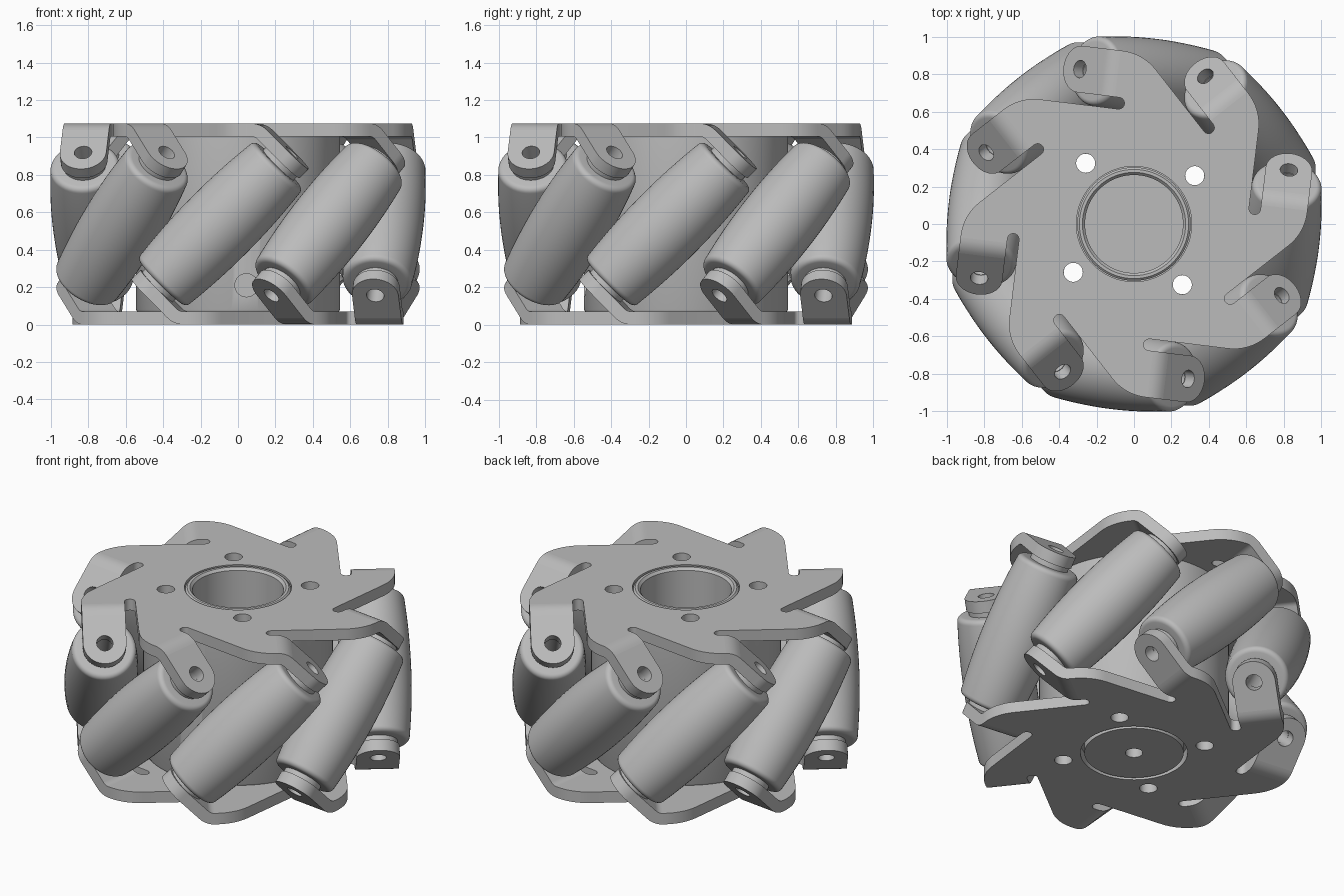
import bpy, bmesh
from math import sin, cos, tan, pi, radians, sqrt
from mathutils import Matrix, Vector

if "Cube" in bpy.data.objects:
    bpy.data.objects.remove(bpy.data.objects["Cube"], do_unlink=True)

COUNT = 8            # rollers round the wheel
PHASE = radians(-7)  # direction of the first roller
HEIGHT = 1.075
SHEET = 0.07         # plate thickness
AXIS_R = 0.787       # distance of roller axes from the hub axis
TAB_R = 0.125        # half width of a tab
BEND_T = 0.233       # where the tab folds away from the plate
BEND_R = 0.12
FOLD = BEND_R * tan(pi / 8)
IN_R, OUT_R = AXIS_R - TAB_R, AXIS_R + TAB_R

grey = bpy.data.materials.new("plain grey")
grey.use_nodes = True
GREY = (0.5, 0.5, 0.5, 1)
grey.diffuse_color = GREY
grey.node_tree.nodes["Principled BSDF"].inputs["Base Color"].default_value = GREY


def arc(cx, cy, r, a0, a1, n):
    """Points on an arc, angles in degrees."""
    angles = [radians(a0 + (a1 - a0) * i / n) for i in range(n + 1)]
    return [(cx + r * cos(a), cy + r * sin(a)) for a in angles]


def circle(cx, cy, r, n=32):
    return arc(cx, cy, r, 0, 360, n)[:-1]


def place(name, mesh, matrix=Matrix()):
    ob = bpy.data.objects.new(name, mesh)
    bpy.context.collection.objects.link(ob)
    ob.matrix_world = matrix
    return ob


def smooth(ob):
    bpy.ops.object.select_all(action="DESELECT")
    ob.select_set(True)
    bpy.context.view_layer.objects.active = ob
    bpy.ops.object.shade_smooth_by_angle(angle=radians(30))


def to_mesh(bm, name):
    bmesh.ops.recalc_face_normals(bm, faces=bm.faces[:])
    mesh = bpy.data.meshes.new(name)
    bm.to_mesh(mesh)
    bm.free()
    mesh.materials.append(grey)
    return mesh


def add_slab(bm, loops, matrix, depth):
    """Sheet with holes: first loop is the outline, thickness along -z."""
    edges, verts = [], []
    for loop in loops:
        vs = [bm.verts.new((x, y, 0)) for x, y in loop]
        edges += [bm.edges.new((vs[i - 1], vs[i])) for i in range(len(vs))]
        verts += vs
    made = bmesh.ops.triangle_fill(bm, edges=edges, use_beauty=True, normal=(0, 0, 1))
    faces = [g for g in made["geom"] if isinstance(g, bmesh.types.BMFace)]
    extruded = bmesh.ops.extrude_face_region(bm, geom=faces, use_keep_orig=True)
    lower = [g for g in extruded["geom"] if isinstance(g, bmesh.types.BMVert)]
    bmesh.ops.translate(bm, verts=lower, vec=(0, 0, -depth))
    bmesh.ops.transform(bm, verts=verts + lower, matrix=matrix)


def lathe(name, profile, steps):
    """Spin a closed (radius, height) profile round z."""
    bm = bmesh.new()
    vs = [bm.verts.new((r, 0, z)) for r, z in profile]
    edges = [bm.edges.new((vs[i - 1], vs[i])) for i in range(len(vs))]
    bmesh.ops.spin(bm, geom=vs + edges, cent=(0, 0, 0), axis=(0, 0, 1),
                   angle=2 * pi, steps=steps, use_merge=True)
    bmesh.ops.remove_doubles(bm, verts=bm.verts[:], dist=1e-5)
    return to_mesh(bm, name)


def plate_mesh(name, hole_angle):
    """Star-like plate with a slot beside every tab."""
    step = 2 * pi / COUNT
    slot_r = 0.031
    slot_t = 0.16
    slot_in = IN_R - 2 * slot_r
    # corner where the previous sector's straight edge meets this tab's outer edge
    corner_t = (OUT_R - slot_in * cos(step)) / sin(step) * cos(step) - slot_in * sin(step)
    fillet = 0.11 / tan(step / 2)
    sector = arc(OUT_R - fillet, corner_t + 0.11, fillet, -45, 0, 8)
    sector += [(OUT_R, BEND_T - FOLD), (IN_R, BEND_T - FOLD)]
    sector += arc(IN_R - slot_r, slot_t, slot_r, 0, -180, 10)
    outline = []
    for k in range(COUNT):
        c, s = cos(k * step), sin(k * step)
        outline += [(x * c - y * s, x * s + y * c) for x, y in sector]
    holes = [circle(0.415 * cos(a), 0.415 * sin(a), 0.051)
             for a in (hole_angle + k * pi / 2 for k in range(4))]
    bm = bmesh.new()
    add_slab(bm, [outline, circle(0, 0, 0.308, 64)] + holes,
             Matrix.Translation((0, 0, HEIGHT)), SHEET)
    return to_mesh(bm, name)


def tab_mesh():
    """Folded ear: a curved bend, then a sloping round-ended sheet with a hole."""
    bm = bmesh.new()
    reach = 0.219
    outline = [(IN_R, FOLD), (OUT_R, FOLD)] + arc(AXIS_R, reach, TAB_R, 0, 180, 24)
    h = sqrt(0.5)
    slope = Matrix(((1, 0, 0, 0), (0, h, h, BEND_T), (0, -h, h, HEIGHT), (0, 0, 0, 1)))
    add_slab(bm, [outline, circle(AXIS_R, reach, 0.047)], slope, SHEET)
    cy, cz = BEND_T - FOLD, HEIGHT - BEND_R
    section = arc(cy, cz, BEND_R, 90, 45, 6) + arc(cy, cz, BEND_R - SHEET, 45, 90, 6)
    sideways = Matrix(((0, 0, 1, OUT_R), (1, 0, 0, 0), (0, 1, 0, 0), (0, 0, 0, 1)))
    add_slab(bm, [section], sideways, 2 * TAB_R)
    return to_mesh(bm, "tab")


def roller_mesh():
    """Barrel with filleted rims, a small boss at each end and a through bore."""
    end, mid_r, rim_r, fil = 0.445, 0.21, 0.183, 0.03
    half = []
    for i in range(7):
        s = (end - fil) * i / 6
        half.append((mid_r - (mid_r - rim_r) * (s / end) ** 2, s))
    edge = half[-1][0]
    half += arc(edge - fil, end - fil, fil, 15, 90, 5)
    half += [(0.115, end), (0.115, 0.476), (0.047, 0.476)]
    mirrored = [(r, -s) for r, s in reversed(half[1:])]
    return lathe("roller", mirrored + half, 48)


# Hub drum with a deep bore and a rounded collar
hub_profile = [(0, 0.25), (0.05, 0.25), (0.05, 0), (0.285, 0), (0.285, 0.07),
               (0.54, 0.07), (0.545, 0.08), (0.545, 1.006), (0.303, 1.006),
               (0.303, 1.065), (0.292, 1.075), (0.276, 1.075), (0.262, 1.06),
               (0.262, 0.4), (0, 0.4)]
hub = place("hub", lathe("hub", hub_profile, 96))


def drill(name, radius, depth, matrix):
    bm = bmesh.new()
    bmesh.ops.create_cone(bm, cap_ends=True, segments=32, radius1=radius,
                          radius2=radius, depth=depth)
    cutter = place(name, to_mesh(bm, name), matrix)
    cutter.hide_render = True
    mod = hub.modifiers.new(name, "BOOLEAN")
    mod.operation, mod.solver, mod.object = "DIFFERENCE", "EXACT", cutter
    bpy.context.view_layer.objects.active = hub
    bpy.ops.object.modifier_apply(modifier=name)
    bpy.data.objects.remove(cutter, do_unlink=True)


# Four bolt holes and one set screw hole in the hub
BOLT = radians(38.5)
for k in range(4):
    a = BOLT + k * pi / 2
    drill("bolt_cutter", 0.051, 3, Matrix.Translation((0.415 * cos(a), 0.415 * sin(a), 0.5)))
drill("screw_cutter", 0.062, 0.3,
      Matrix.Translation((0.045, -0.5, 0.21)) @ Matrix.Rotation(pi / 2, 4, "X"))
smooth(hub)

# The lower half is the upper half turned over about a roller's radial line
flip = Matrix.Translation((0, 0, HEIGHT)) @ Matrix.Rotation(pi, 4, "X")
turn = Matrix.Rotation(PHASE, 4, "Z")
smooth(place("top_plate", plate_mesh("top_plate", BOLT - PHASE), turn))
smooth(place("bottom_plate", plate_mesh("bottom_plate", PHASE - BOLT), turn @ flip))

# Rollers and the tabs that hold them
tab, roller = tab_mesh(), roller_mesh()
tilt = Matrix.Translation((AXIS_R, 0, HEIGHT / 2)) @ Matrix.Rotation(-pi / 4, 4, "X")
for k in range(COUNT):
    spin = Matrix.Rotation(PHASE + 2 * pi * k / COUNT, 4, "Z")
    parts = [place(f"roller_{k + 1}", roller, spin @ tilt),
             place(f"top_tab_{k + 1}", tab, spin),
             place(f"bottom_tab_{k + 1}", tab, spin @ flip)]
    if k == 0:
        for ob in parts[:2]:
            smooth(ob)
